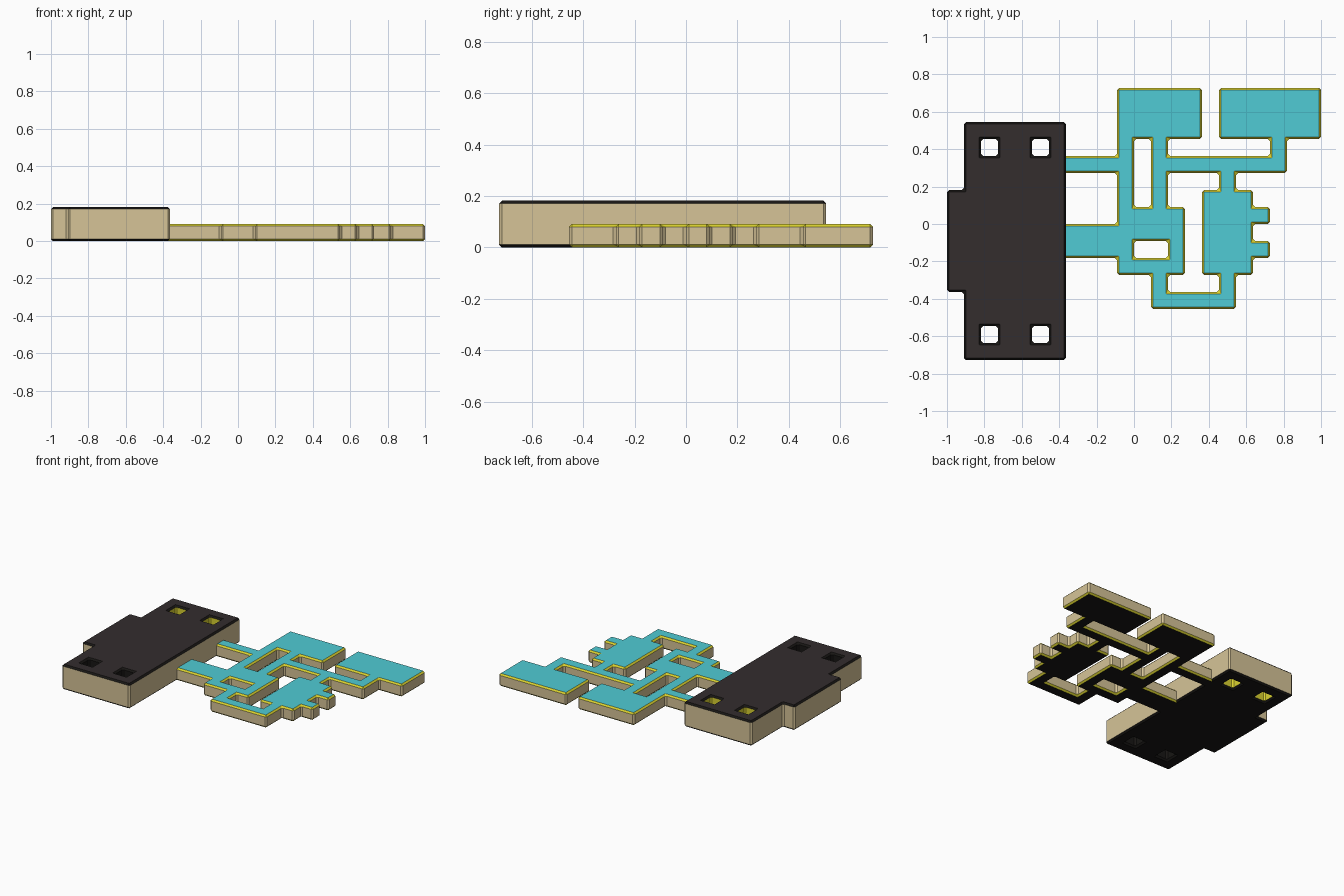
import bpy, bmesh

if "Cube" in bpy.data.objects:
    bpy.data.objects.remove(bpy.data.objects["Cube"])

U = 1 / 11          # the model sits on a 22 x 16 square grid
BEVEL = 0.011


def material(name, rgb):
    m = bpy.data.materials.new(name)
    m.diffuse_color = (*rgb, 1)
    m.use_nodes = True
    m.node_tree.nodes["Principled BSDF"].inputs["Base Color"].default_value = m.diffuse_color
    return m


TAN = material("tan", (0.67, 0.55, 0.31))
CYAN = material("cyan", (0.08, 0.60, 0.66))
YELLOW = material("yellow", (0.70, 0.64, 0.03))
BROWN = material("dark_brown", (0.033, 0.026, 0.027))
BLACK = material("black", (0.009, 0.008, 0.007))


def cells(rects):
    return {(i, j) for x0, x1, y0, y1 in rects
            for i in range(x0, x1) for j in range(y0, y1)}


def plate(name, squares, height, mats, paint, shift=None):
    """Chamfered slab made of grid squares; paint(normal, i, j) gives a slot."""
    bm = bmesh.new()
    cache = {}

    def vert(i, j, z):
        if (i, j, z) not in cache:
            x = (shift or {}).get(i, i)
            cache[i, j, z] = bm.verts.new((x * U - 1, (j - 8) * U, z * height))
        return cache[i, j, z]

    for i, j in sorted(squares):
        ring = [(i, j), (i + 1, j), (i + 1, j + 1), (i, j + 1)]
        bm.faces.new([vert(*p, 1) for p in ring])
        bm.faces.new([vert(*p, 0) for p in reversed(ring)])
        for k, (dx, dy) in enumerate([(0, -1), (1, 0), (0, 1), (-1, 0)]):
            if (i + dx, j + dy) not in squares:
                a, b = ring[k], ring[(k + 1) % 4]
                bm.faces.new([vert(*a, 0), vert(*b, 0), vert(*b, 1), vert(*a, 1)])

    bm.normal_update()
    sharp = [e for e in bm.edges if e.calc_face_angle(0) > 0.5]
    bmesh.ops.bevel(bm, geom=sharp, offset=BEVEL, offset_type='OFFSET',
                    segments=1, profile=0.5, affect='EDGES', clamp_overlap=True)
    bm.normal_update()
    for f in bm.faces:
        c = f.calc_center_median()
        f.material_index = paint(f.normal, (c.x + 1) / U, c.y / U + 8)

    mesh = bpy.data.meshes.new(name)
    bm.to_mesh(mesh)
    bm.free()
    for m in mats:
        mesh.materials.append(m)
    ob = bpy.data.objects.new(name, mesh)
    bpy.context.collection.objects.link(ob)
    return ob


def slot(n):
    """0 side, 1 top, 2 bottom, 3 chamfer"""
    if abs(n.z) < 0.1:
        return 0
    return 1 if n.z > 0.95 else 2 if n.z < -0.95 else 3


# Thick dark block with a rear tab and four square holes
def paint_block(n, i, j):
    s = slot(n)
    if s == 0 and 1.5 < i < 6.5 and 0.5 < j < 13.5:
        return 4 if j > 7 else 2        # hole walls
    return s


block = cells([(1, 7, 0, 14), (0, 1, 4, 10)])
block -= {(i, j) for i in (2, 5) for j in (1, 12)}
plate("thick_block", block, 2 * U, [TAN, BROWN, BLACK, BLACK, YELLOW], paint_block)

# Thin cyan lattice, its two arms reaching slightly into the block
lattice = cells([
    (7, 10, 11, 12), (7, 10, 6, 8),                     # arms
    (10, 11, 8, 16), (10, 15, 13, 16), (12, 13, 9, 13),  # left columns and head
    (10, 14, 5, 9),                                     # centre panel
    (13, 20, 11, 12), (19, 20, 12, 13), (16, 22, 13, 16),  # crossbar and right head
    (16, 17, 10, 11), (15, 18, 5, 10),                  # right panel
    (18, 19, 8, 9), (18, 19, 6, 7),                     # teeth
    (12, 13, 4, 5), (16, 17, 4, 5), (12, 17, 3, 4),     # lower loop
])
lattice -= cells([(11, 13, 6, 7)])                      # window
plate("thin_lattice", lattice, U, [TAN, CYAN, BLACK, YELLOW],
      lambda n, i, j: slot(n), shift={7: 6.7})
